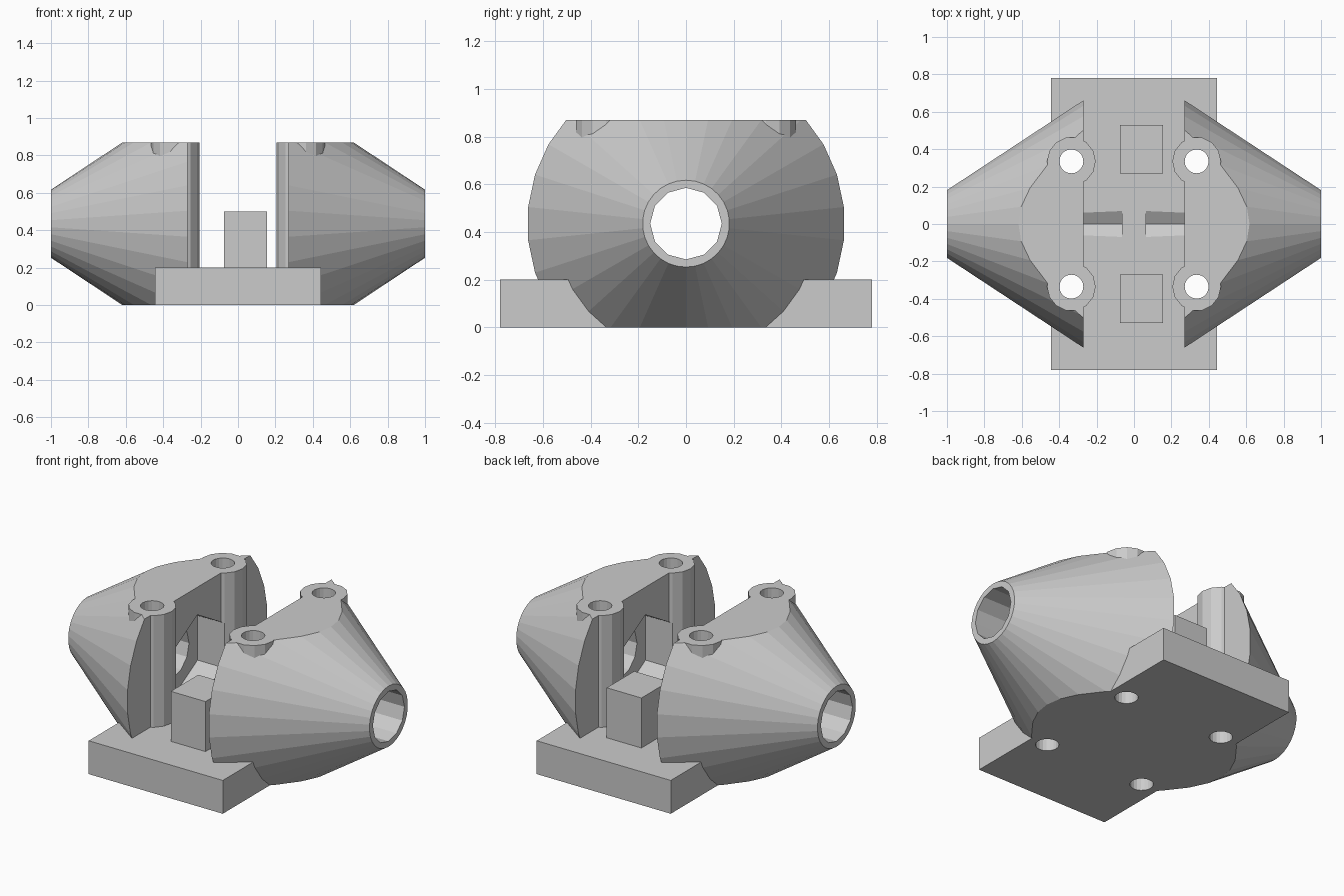
import bpy
import bmesh
from math import cos, sin, tau
from mathutils import Matrix, Vector

AXIS_Z = 0.435   # height of the bore axis
TOP = 0.87

cube = bpy.data.objects.get("Cube")
if cube:
    bpy.data.objects.remove(cube, do_unlink=True)

grey = bpy.data.materials.new("plain_grey")
grey.use_nodes = True
colour = (0.6, 0.6, 0.6, 1)
grey.diffuse_color = colour
for node in grey.node_tree.nodes:
    if node.type == "BSDF_PRINCIPLED":
        node.inputs["Base Color"].default_value = colour


def finish(name, bm):
    bmesh.ops.recalc_face_normals(bm, faces=bm.faces)
    mesh = bpy.data.meshes.new(name)
    bm.to_mesh(mesh)
    bm.free()
    mesh.materials.append(grey)
    obj = bpy.data.objects.new(name, mesh)
    bpy.context.scene.collection.objects.link(obj)
    return obj


def frustum(sides, start, end, along_x=True, centre=(0, 0)):
    """Straight or tapered prism; start and end are (position, radius)."""
    bm = bmesh.new()
    rings = []
    for pos, r in (start, end):
        ring = []
        for i in range(sides):
            u, v = r * sin(tau * i / sides), r * cos(tau * i / sides)
            if along_x:
                co = (pos, u, AXIS_Z + v)
            else:
                co = (centre[0] + v, centre[1] + u, pos)
            ring.append(bm.verts.new(co))
        rings.append(ring)
    a, b = rings
    bm.faces.new(a)
    bm.faces.new(b[::-1])
    for i in range(sides):
        j = (i + 1) % sides
        bm.faces.new((a[i], b[i], b[j], a[j]))
    return bm


def box(name, low, high):
    low, high = Vector(low), Vector(high)
    bm = bmesh.new()
    place = Matrix.Translation((low + high) / 2) @ Matrix.Diagonal((*(high - low), 1))
    bmesh.ops.create_cube(bm, size=1, matrix=place)
    return finish(name, bm)


def combine(target, tool, operation):
    mod = target.modifiers.new("combine", "BOOLEAN")
    mod.operation = operation
    mod.solver = "EXACT"
    mod.object = tool
    bpy.context.view_layer.objects.active = target
    bpy.ops.object.modifier_apply(modifier=mod.name)
    bpy.data.objects.remove(tool, do_unlink=True)


# Base plate
body = box("clamp_body", (-0.445, -0.78, 0), (0.445, 0.78, 0.2))

# Tapered housings, flattened at top and bottom
for side in (-1, 1):
    bm = frustum(30, (side * 0.27, 0.665), (side, 0.182))
    for height, up in ((0, -1), (TOP, 1)):
        cut = bmesh.ops.bisect_plane(
            bm, geom=bm.verts[:] + bm.edges[:] + bm.faces[:],
            plane_co=(0, 0, height), plane_no=(0, 0, up), clear_outer=True)
        rim = [e for e in cut["geom_cut"] if isinstance(e, bmesh.types.BMEdge)]
        bmesh.ops.holes_fill(bm, edges=rim, sides=0)
    combine(body, finish("housing", bm), "UNION")

corners = [(x, y) for x in (-0.335, 0.335) for y in (-0.335, 0.335)]

# Screw bosses
for c in corners:
    boss = finish("screw_boss", frustum(14, (0.1, 0.13), (TOP, 0.13), False, c))
    combine(body, boss, "UNION")

# Stop blocks on the plate
for y in (-0.53, 0.27):
    combine(body, box("stop_block", (-0.075, y, 0.1), (0.155, y + 0.26, 0.5)), "UNION")

# Hexagonal pockets inside each housing
for side in (-1, 1):
    pocket = finish("hex_pocket", frustum(6, (side * 0.065, 0.275), (side * 0.43, 0.266)))
    combine(body, pocket, "DIFFERENCE")

# Bore along the length
combine(body, finish("bore", frustum(12, (-1.1, 0.15), (1.1, 0.15))), "DIFFERENCE")

# Vertical screw holes
for c in corners:
    hole = finish("screw_hole", frustum(20, (-0.1, 0.064), (1, 0.064), False, c))
    combine(body, hole, "DIFFERENCE")

for poly in body.data.polygons:
    poly.use_smooth = False
